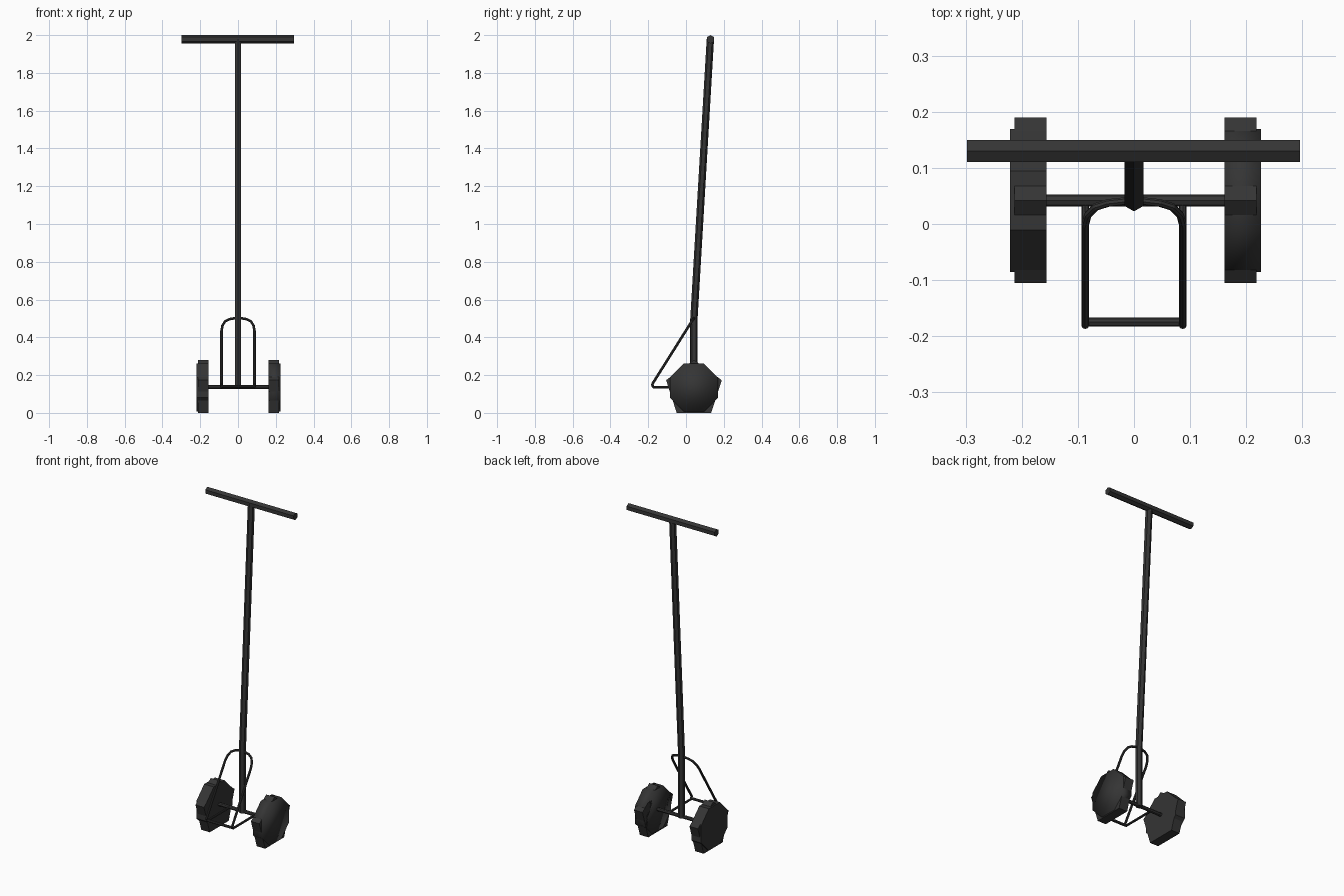
import bpy
from math import pi, sin, cos, radians

if "Cube" in bpy.data.objects:
    bpy.data.objects.remove(bpy.data.objects["Cube"])

AXLE_Y, AXLE_Z = 0.042, 0.137

dark = bpy.data.materials.new("dark_metal")
dark.diffuse_color = (0.035, 0.035, 0.035, 1)
dark.use_nodes = True
dark.node_tree.nodes["Principled BSDF"].inputs["Base Color"].default_value = dark.diffuse_color


def tube(name, points, radius):
    """Low-poly round tube along a list of points, as a mesh."""
    cu = bpy.data.curves.new(name, 'CURVE')
    cu.dimensions = '3D'
    cu.bevel_depth = radius
    cu.bevel_resolution = 2
    cu.use_fill_caps = True
    sp = cu.splines.new('POLY')
    sp.points.add(len(points) - 1)
    for p, co in zip(sp.points, points):
        p.co = (*co, 1)
    ob = bpy.data.objects.new(name, cu)
    bpy.context.collection.objects.link(ob)
    bpy.ops.object.select_all(action='DESELECT')
    ob.select_set(True)
    bpy.context.view_layer.objects.active = ob
    bpy.ops.object.convert(target='MESH')
    ob = bpy.context.object
    ob.data.shade_flat()
    ob.data.materials.append(dark)
    return ob


def loft(name, rings, smooth=False):
    """Capped skin through rings with equal point counts."""
    n = len(rings[0])
    verts = [v for ring in rings for v in ring]
    last = n * (len(rings) - 1)
    faces = [tuple(reversed(range(n))), tuple(range(last, last + n))]
    for k in range(0, last, n):
        faces += [(k + i, k + (i + 1) % n, k + n + (i + 1) % n, k + n + i) for i in range(n)]
    me = bpy.data.meshes.new(name)
    me.from_pydata(verts, [], faces)
    if smooth:
        me.shade_smooth()
    me.materials.append(dark)
    ob = bpy.data.objects.new(name, me)
    bpy.context.collection.objects.link(ob)
    return ob


def polygon(sides, radius, start):
    return [(radius * cos(radians(start) + 2 * pi * i / sides),
             radius * sin(radians(start) + 2 * pi * i / sides)) for i in range(sides)]


def prism(name, sides, radius, start, x0, x1, y, z, smooth=False):
    """Polygon in the y-z plane extruded along x."""
    pts = polygon(sides, radius, start)
    return loft(name, [[(x, y + a, z + b) for a, b in pts] for x in (x0, x1)], smooth)


# Hexagonal pole, bent back above the frame, and the hexagonal cross handle
loft("pole", [[(x, y + b, z) for x, b in polygon(6, 0.0195, 90)]
              for y, z in ((AXLE_Y, 0.13), (AXLE_Y, 0.5), (0.129, 1.98))])
prism("handle", 6, 0.0225, 90, -0.298, 0.296, 0.13, 1.9775)

# Axle
tube("axle", [(-0.18, AXLE_Y, AXLE_Z), (0.185, AXLE_Y, AXLE_Z)], 0.011)


# Front support: leaning arch, foot bar and side rails back to the axle
def lean(x, z):
    return (x, -0.18 + (z - 0.15) * 0.22 / 0.35, z)


half = [(-0.087, 0.152), (-0.087, 0.435), (-0.082, 0.463),
        (-0.068, 0.485), (-0.046, 0.496), (-0.018, 0.501)]
arc = [lean(x, z) for x, z in half] + [lean(-x, z) for x, z in reversed(half)]
tube("support_arch", arc, 0.007)
tube("foot_bar", [(-0.087, -0.175, 0.14), (0.087, -0.175, 0.14)], 0.008)
for side, s in (("left", -1), ("right", 1)):
    x = s * 0.087
    tube(f"side_rail_{side}", [(x, -0.181, 0.154), (x, -0.172, 0.136),
                               (x, AXLE_Y, 0.136)], 0.007)

# Wheels: octagonal disc with a pentagonal tread poking through it
for side, s, off in (("left", -1, -0.156), ("right", 1, 0.161)):
    xs = sorted((off, off + s * 0.065))
    prism(f"wheel_disc_{side}", 8, 0.138, 22.5, *xs, AXLE_Y, AXLE_Z - 0.003, smooth=s > 0)
    xs = sorted((off, off + s * 0.057))
    prism(f"wheel_tread_{side}", 5, 0.155, 90, *xs, AXLE_Y, 0.1254)
